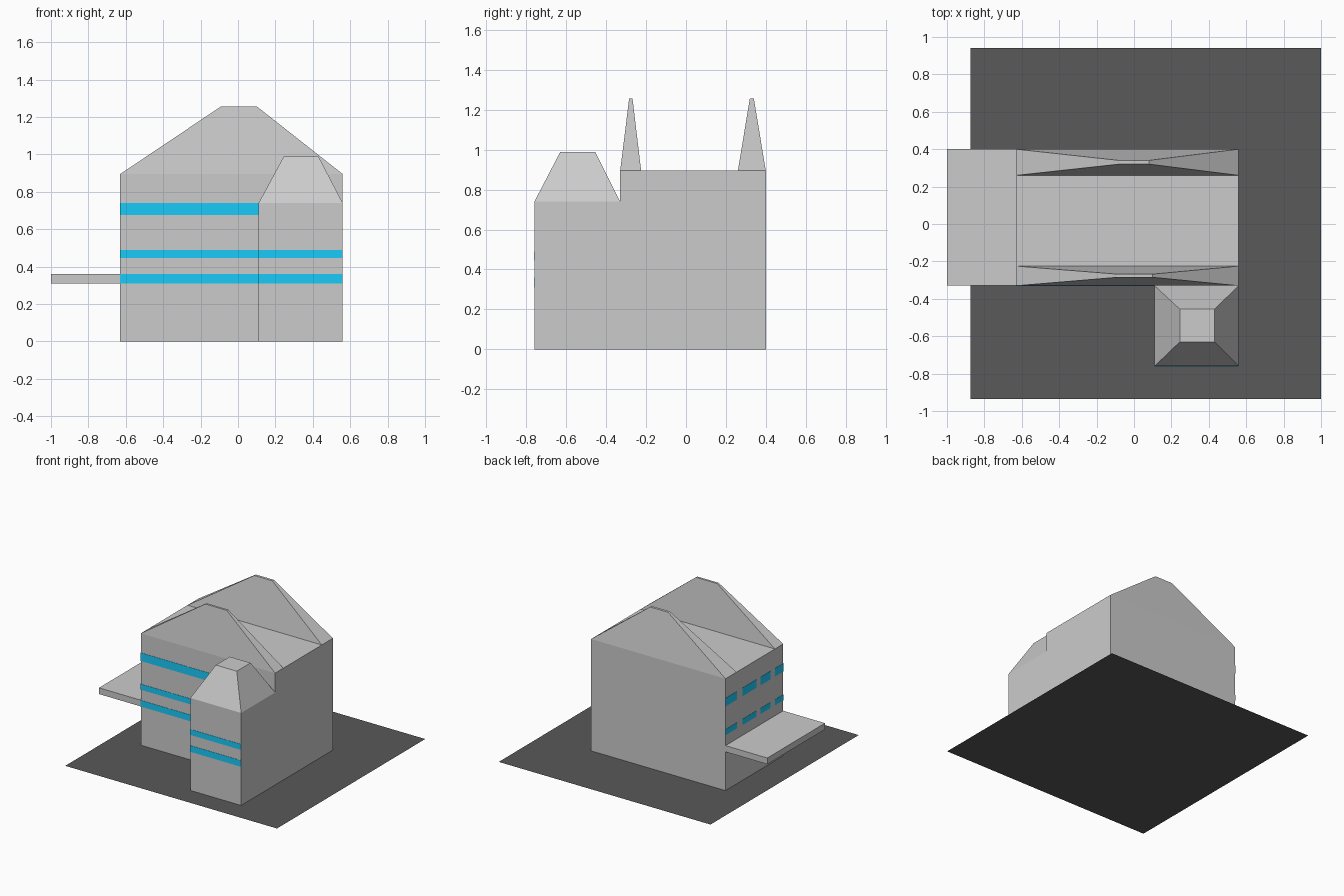
import bpy

if "Cube" in bpy.data.objects:
    bpy.data.objects.remove(bpy.data.objects["Cube"])


def material(name, rgb):
    m = bpy.data.materials.new(name)
    m.diffuse_color = (*rgb, 1)
    m.use_nodes = True
    m.node_tree.nodes["Principled BSDF"].inputs["Base Color"].default_value = m.diffuse_color
    return m


dark = material("dark_grey", (0.1, 0.1, 0.1))
blue = material("blue_glass", (0.01, 0.6, 0.95))


def add_mesh(name, verts, faces, mat=None):
    me = bpy.data.meshes.new(name)
    me.from_pydata(verts, [], faces)
    ob = bpy.data.objects.new(name, me)
    bpy.context.collection.objects.link(ob)
    if mat:
        me.materials.append(mat)
    return ob


def rect(r, z):
    x0, x1, y0, y1 = r
    return [(x0, y0, z), (x1, y0, z), (x1, y1, z), (x0, y1, z)]


def block(name, base, z0, z1, top=None, mat=None, bottom=False, cap=True):
    """Box, or tapered box when a top rectangle is given (x0, x1, y0, y1)."""
    faces = [(i, (i + 1) % 4, (i + 1) % 4 + 4, i + 4) for i in range(4)]
    if cap:
        faces.append((4, 5, 6, 7))
    if bottom:
        faces.append((3, 2, 1, 0))
    return add_mesh(name, rect(base, z0) + rect(top or base, z1), faces, mat)


X0, X1, Y0, Y1 = -0.63, 0.56, -0.33, 0.40   # main building
TX, TY = 0.11, -0.76                        # tower left and front
EAVE, TOWER_TOP = 0.895, 0.74

# Ground slab
add_mesh("ground_plate", rect((-0.875, 1.0, -0.935, 0.94), 0), [(0, 1, 2, 3)], dark)

# Main building and its two steep gable roofs
block("main_building", (X0, X1, Y0, Y1), 0, EAVE)
block("front_gable", (X0, X1, Y0, -0.225), EAVE, 1.257, (-0.09, 0.10, -0.285, -0.268))
block("back_gable", (X0, X1, 0.26, Y1), EAVE, 1.257, (-0.08, 0.08, 0.32, 0.34))

# Front tower with hipped roof
block("tower", (TX, X1, TY, Y0), 0, TOWER_TOP, cap=False)
block("tower_roof", (TX, X1, TY, Y0), TOWER_TOP, 0.99, (0.245, 0.43, -0.63, -0.455))

# Cantilevered balcony
block("balcony", (-1.0, X0, Y0, Y1), 0.31, 0.36, bottom=True)

# Window bands, just proud of the walls
E = 0.002
LOW, MID, HIGH = (0.31, 0.36), (0.445, 0.49), (0.675, 0.74)
for z0, z1 in (LOW, MID, HIGH):
    block("main_window_band", (X0, TX, Y0 - E, Y0), z0, z1, mat=blue, bottom=True)
for z0, z1 in (LOW, MID):
    block("tower_window_band", (TX, X1, TY - E, TY), z0, z1, mat=blue, bottom=True)
for z0, z1 in (MID, HIGH):
    for y0, y1 in ((Y0, -0.225), (-0.165, -0.04), (0.01, 0.185), (0.26, Y1)):
        block("side_window", (X0 - E, X0, y0, y1), z0, z1, mat=blue, bottom=True)
